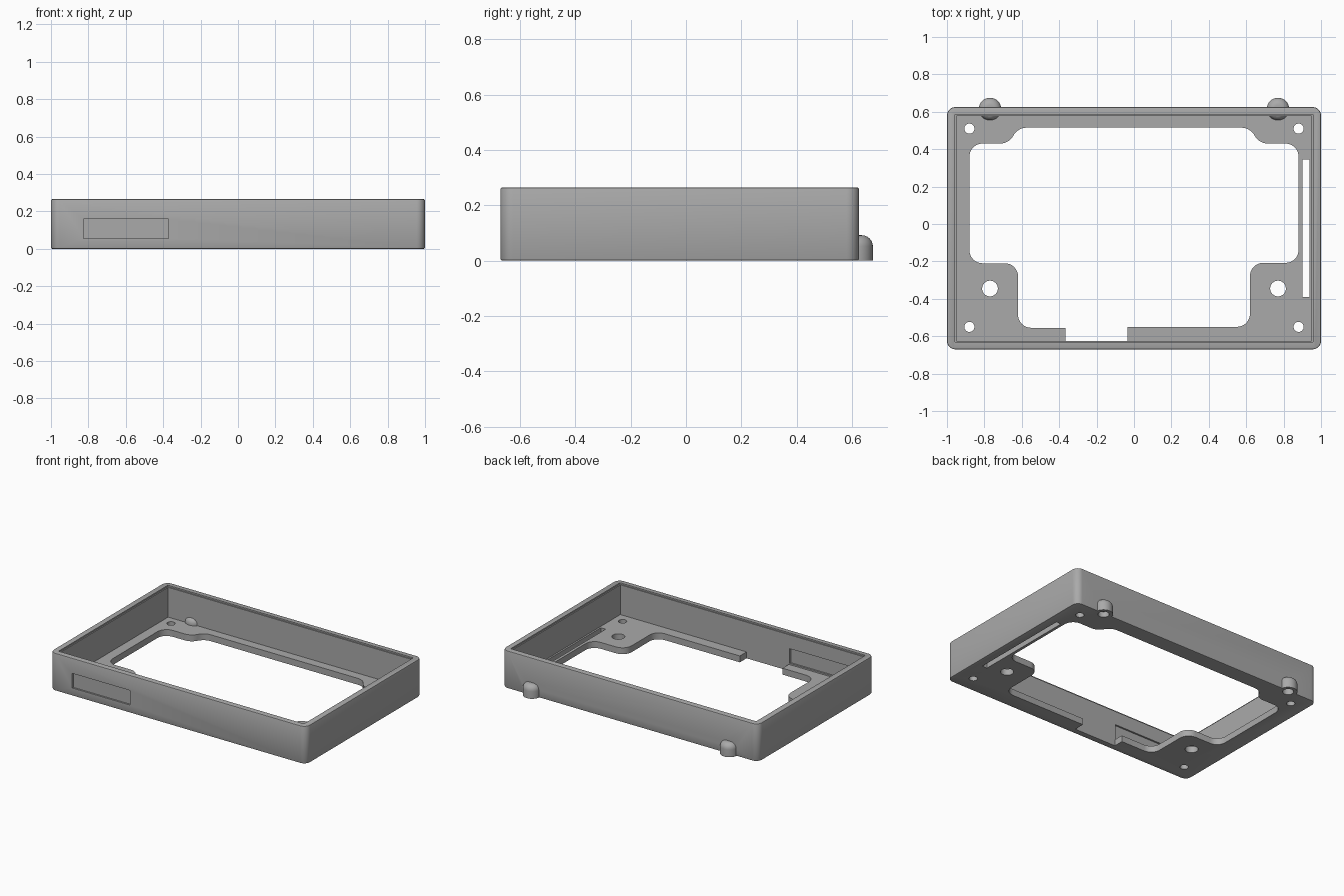
import bpy, bmesh, math
from mathutils import Vector

cube = bpy.data.objects.get("Cube")
if cube:
    bpy.data.objects.remove(cube, do_unlink=True)

grey = bpy.data.materials.new("plain grey")
grey.use_nodes = True
COLOUR = (0.4, 0.4, 0.4, 1)
grey.diffuse_color = COLOUR
grey.node_tree.nodes["Principled BSDF"].inputs["Base Color"].default_value = COLOUR


def arc(centre, r, start, turn, steps):
    """Points along an arc, including its start and end."""
    angles = [start + turn * k / steps for k in range(steps + 1)]
    return [centre + Vector((math.cos(t), math.sin(t))) * r for t in angles]


def rounded(corners, steps=8):
    """Round each (x, y, radius) corner of a closed outline."""
    out = []
    for i, (x, y, r) in enumerate(corners):
        p = Vector((x, y))
        if r == 0:
            out.append(p)
            continue
        a = (Vector(corners[i - 1][:2]) - p).normalized()
        b = (Vector(corners[(i + 1) % len(corners)][:2]) - p).normalized()
        half = a.angle(b) / 2
        centre = p + (a + b).normalized() * (r / math.sin(half))
        reach = r / math.tan(half)
        u, v = p + a * reach - centre, p + b * reach - centre
        start = math.atan2(u.y, u.x)
        turn = (math.atan2(v.y, v.x) - start + math.pi) % math.tau - math.pi
        out += arc(centre, r, start, turn, steps)
    return out


def rect(x0, x1, y0, y1, r=0):
    return rounded([(x0, y0, r), (x1, y0, r), (x1, y1, r), (x0, y1, r)])


def circle(x, y, r):
    return arc(Vector((x, y)), r, 0, math.tau, 32)[:-1]


def prism(name, outline, z0, z1):
    """Closed solid from a counter-clockwise outline between two heights."""
    bm = bmesh.new()
    low = [bm.verts.new((p.x, p.y, z0)) for p in outline]
    high = [bm.verts.new((p.x, p.y, z1)) for p in outline]
    bm.faces.new(low[::-1])
    bm.faces.new(high)
    for i in range(len(outline)):
        bm.faces.new((low[i - 1], low[i], high[i], high[i - 1]))
    mesh = bpy.data.meshes.new(name)
    bm.to_mesh(mesh)
    bm.free()
    mesh.materials.append(grey)
    obj = bpy.data.objects.new(name, mesh)
    bpy.context.scene.collection.objects.link(obj)
    return obj


def apply(obj, kind, **settings):
    mod = obj.modifiers.new(kind.title(), kind)
    for key, value in settings.items():
        setattr(mod, key, value)
    bpy.context.view_layer.objects.active = obj
    bpy.ops.object.modifier_apply(modifier=mod.name)


def combine(obj, tool, operation="DIFFERENCE"):
    apply(obj, "BOOLEAN", object=tool, operation=operation, solver="EXACT")
    bpy.data.objects.remove(tool, do_unlink=True)


def cut(outline, z0, z1):
    combine(case, prism("cutter", outline, z0, z1))


HEIGHT, FLOOR = 0.265, 0.045
FRONT, BACK = -0.67, 0.625

# Outer case with softened rims
case = prism("case_frame", rect(-1, 1, FRONT, BACK, 0.045), 0, HEIGHT)
apply(case, "BEVEL", width=0.007, segments=2, limit_method="ANGLE", angle_limit=1)

# Hollow inside with a small step at the rim
cut(rect(-0.95, 0.95, -0.625, 0.578), FLOOR, 0.4)
cut(rect(-0.958, 0.958, -0.632, 0.586), HEIGHT - 0.01, 0.4)

# Round-topped feet on the back wall, hollow underneath
for x in (-0.77, 0.77):
    foot = prism("foot", circle(x, 0.615, 0.06), 0, 0.092)
    bm = bmesh.new()
    bm.from_mesh(foot.data)
    top = [e for e in bm.edges if all(v.co.z > 0.09 for v in e.verts)]
    bmesh.ops.bevel(bm, geom=top, offset=0.04, segments=6, profile=0.5, affect="EDGES")
    bm.to_mesh(foot.data)
    bm.free()
    combine(case, foot, "UNION")
    cut(circle(x, 0.615, 0.036), -0.1, 0.04)

# Large shaped opening in the floor, with a notch at the front wall
cut(rounded([
    (-0.88, -0.21, 0.07), (-0.62, -0.21, 0.07), (-0.62, -0.555, 0.07),
    (-0.365, -0.555, 0), (-0.365, -0.625, 0), (-0.035, -0.625, 0), (-0.035, -0.55, 0),
    (0.62, -0.55, 0.07), (0.62, -0.208, 0.07), (0.88, -0.208, 0.07),
    (0.88, 0.43, 0.07), (0.67, 0.43, 0.08), (0.62, 0.515, 0.08),
    (-0.62, 0.515, 0.08), (-0.67, 0.43, 0.08), (-0.88, 0.43, 0.07)]), -0.1, 0.1)

# Screw holes and the long slot in the floor
for side in (-1, 1):
    for x, y, r in ((0.88, 0.51, 0.027), (0.88, -0.55, 0.027), (0.77, -0.345, 0.042)):
        cut(circle(side * x, y, r), -0.1, 0.1)
cut(rect(0.9, 0.938, -0.39, 0.345), -0.1, 0.1)

# Shallow panel recess on both faces of the front wall
cut(rect(-0.825, -0.372, FRONT - 0.1, FRONT + 0.012), 0.055, 0.158)
cut(rect(-0.825, -0.372, -0.637, -0.6), 0.055, 0.158)

# Smooth the curves, keep the edges crisp
bpy.ops.object.select_all(action="DESELECT")
case.select_set(True)
bpy.context.view_layer.objects.active = case
bpy.ops.object.shade_smooth_by_angle(angle=math.radians(30))
